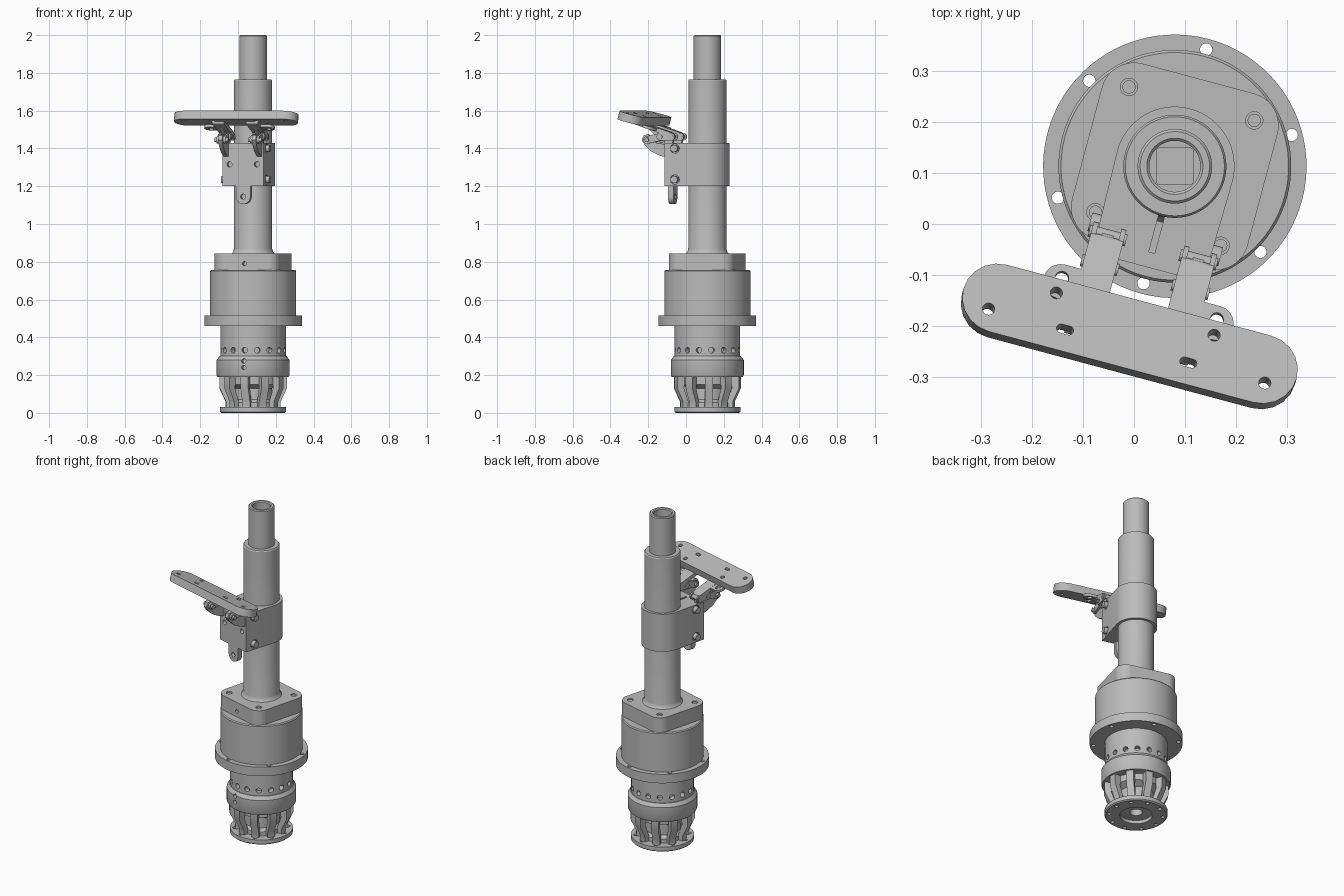
import bpy, bmesh
from math import pi, cos, sin, radians
from mathutils import Matrix, Vector

if "Cube" in bpy.data.objects:
    bpy.data.objects.remove(bpy.data.objects["Cube"])

grey = bpy.data.materials.new("machined_grey")
grey.use_nodes = True
grey.diffuse_color = (0.5, 0.5, 0.5, 1)
grey.node_tree.nodes["Principled BSDF"].inputs["Base Color"].default_value = (0.5, 0.5, 0.5, 1)

# The whole assembly is turned about the column axis
FRAME = Matrix.Translation((0.08, 0.113, 0)) @ Matrix.Rotation(radians(-15), 4, 'Z')
# Outlines given as (distance forward, height), extruded sideways
SIDE = Matrix(((0, 0, -1, 0), (-1, 0, 0, 0), (0, 1, 0, 0), (0, 0, 0, 1)))
T = Matrix.Translation
parts = []


def turn(degrees, axis='Z'):
    return Matrix.Rotation(radians(degrees), 4, axis)


def finish(name, bm):
    bmesh.ops.recalc_face_normals(bm, faces=bm.faces)
    mesh = bpy.data.meshes.new(name)
    bm.to_mesh(mesh)
    bm.free()
    mesh.materials.append(grey)
    ob = bpy.data.objects.new(name, mesh)
    bpy.context.collection.objects.link(ob)
    ob.matrix_world = FRAME
    parts.append(ob)
    return ob


def lathe(name, profile, steps=64):
    bm = bmesh.new()
    vs = [bm.verts.new((r, 0, z)) for r, z in profile]
    es = [bm.edges.new((vs[i - 1], vs[i])) for i in range(len(vs))]
    bmesh.ops.spin(bm, geom=vs + es, cent=(0, 0, 0), axis=(0, 0, 1), angle=2 * pi, steps=steps)
    bmesh.ops.remove_doubles(bm, verts=bm.verts, dist=1e-5)
    axis_edges = [e for e in bm.edges if all(v.co.xy.length < 1e-5 for v in e.verts)]
    bmesh.ops.delete(bm, geom=axis_edges, context='EDGES')
    return finish(name, bm)


def add_prism(bm, outline, depth, mat):
    rings = [[bm.verts.new(mat @ Vector((x, y, z))) for x, y in outline] for z in (-depth / 2, depth / 2)]
    low, high = rings
    bm.faces.new(low)
    bm.faces.new(high)
    for i in range(len(low)):
        bm.faces.new((low[i - 1], low[i], high[i], high[i - 1]))


def prism(name, outline, depth, *mats):
    bm = bmesh.new()
    for mat in mats:
        add_prism(bm, outline, depth, mat)
    return finish(name, bm)


def circle(r, n=20):
    return [(r * cos(2 * pi * i / n), r * sin(2 * pi * i / n)) for i in range(n)]


def arc(cx, cy, r, start, end, n=10):
    angles = [radians(start + (end - start) * i / n) for i in range(n + 1)]
    return [(cx + r * cos(a), cy + r * sin(a)) for a in angles]


def capsule(p, q, r):
    p, q = Vector(p), Vector(q)
    d = q - p
    a = Vector((1, 0)).angle_signed(d) * -180 / pi
    return arc(q.x, q.y, r, a - 90, a + 90) + arc(p.x, p.y, r, a + 90, a + 270)


def rounded(h, r):
    c = h - r
    return (arc(c, c, r, 0, 90) + arc(-c, c, r, 90, 180)
            + arc(-c, -c, r, 180, 270) + arc(c, -c, r, 270, 360))


def cut(ob, outline, depth, mats):
    cutter = prism("cutter", outline, depth, *mats)
    parts.remove(cutter)
    cutter.hide_render = True
    mod = ob.modifiers.new("holes", 'BOOLEAN')
    mod.operation, mod.solver, mod.object = 'DIFFERENCE', 'EXACT', cutter
    graph = bpy.context.evaluated_depsgraph_get()
    mesh = bpy.data.meshes.new_from_object(ob.evaluated_get(graph))
    ob.modifiers.clear()
    ob.data = mesh
    bpy.data.objects.remove(cutter)


def ring(count, radius, z, offset=0):
    return [turn(offset + 360 * i / count) @ T((radius, 0, z)) for i in range(count)]


# Base flange with central recess and bolt holes
base = lathe("base_flange", [(0.09, 0), (0.168, 0), (0.175, 0.006), (0.175, 0.03), (0.09, 0.03)])
cut(base, circle(0.011), 0.1, ring(10, 0.15, 0.015, 18))
lathe("inner_core", [(0.035, 0.02), (0.1, 0.02), (0.12, 0.03), (0.12, 0.055), (0.1, 0.07), (0.1, 0.13),
                     (0.14, 0.15), (0.14, 0.22), (0.035, 0.22)])

# Ring of bent struts between flange and collar
strut = [(0.135, 0.2), (0.178, 0.2), (0.178, 0.13), (0.145, 0.06), (0.145, 0.025),
         (0.11, 0.025), (0.115, 0.06), (0.14, 0.13)]
prism("struts", strut, 0.042, *[turn(36 * i) @ SIDE for i in range(10)])

# Collar, perforated sleeve
collar = lathe("collar", [(0.1, 0.19), (0.188, 0.19), (0.193, 0.2), (0.193, 0.28), (0.178, 0.3), (0.1, 0.3)])
pin_axis = turn(90, 'X')
cut(collar, circle(0.012), 0.06, [T((0, -0.19, z)) @ pin_axis for z in (0.24, 0.275)])
sleeve = lathe("perforated_sleeve", [(0.1, 0.29), (0.174, 0.29), (0.174, 0.47), (0.1, 0.47)])
cut(sleeve, circle(0.015), 0.06, [turn(22.5 * i) @ T((0.174, 0, 0.332)) @ turn(90, 'Y') for i in range(16)])

# Main housing with its bolt flange
flange = lathe("housing_flange", [(0, 0.46), (0.258, 0.46), (0.258, 0.515), (0, 0.515)], 80)
cut(flange, circle(0.012), 0.2, ring(6, 0.237, 0.49, 30))
lathe("housing", [(0, 0.51), (0.228, 0.51), (0.228, 0.75), (0.223, 0.756), (0, 0.756)], 80)

# Square cap block with corner screws and a front port
corners = [T((x, y, 0.845)) for x in (-0.127, 0.127) for y in (-0.127, 0.127)]
block = prism("cap_block", rounded(0.178, 0.065), 0.09, T((0, 0, 0.8)))
cut(block, circle(0.017), 0.04, corners)
cut(block, circle(0.011), 0.06, [T((0, -0.178, 0.79)) @ pin_axis])
prism("cap_screws", circle(0.013), 0.02, *[T((0, 0, -0.015)) @ c for c in corners])

# Column, hollow upper tube and its square drive bar
lathe("column", [(0, 0.84), (0.117, 0.84), (0.106, 0.852), (0.101, 0.87), (0.101, 1.76), (0.097, 1.766), (0, 1.766)])
lathe("upper_tube", [(0, 1.7), (0.073, 1.7), (0.073, 1.995), (0.068, 2), (0.055, 2), (0.05, 1.995),
                     (0.05, 1.76), (0, 1.76)])
prism("drive_bar", rounded(0.037, 0.008), 0.1, T((0, 0, 1.8)) @ turn(15))

# Split clamp around the column
clamp_outline = arc(0, 0, 0.117, 0, 180, 32) + [(-0.113, -0.177), (0.113, -0.177)]
clamp = prism("clamp", clamp_outline, 0.23, T((0, 0, 1.315)))
cut(clamp, [(-0.006, -0.18), (0.006, -0.18), (0.006, -0.08), (-0.006, -0.08)], 0.4, [T((0, 0, 1.315))])
screw_spots = [T((s * 0.115, -0.148, z)) @ turn(90, 'Y') for s in (-1, 1) for z in (1.235, 1.4)]
cut(clamp, circle(0.025), 0.03, screw_spots)
prism("clamp_screws", circle(0.019), 0.035, *screw_spots)

# Front bracket plate with hanging tongue
bracket_outline = ([(-0.112, 1.43), (-0.112, 1.2), (-0.04, 1.2)]
                   + arc(0, 1.145, 0.04, 180, 360) + [(0.04, 1.2), (0.112, 1.2), (0.112, 1.43)])
FACE = T((0, -0.19, 0)) @ pin_axis
bracket = prism("bracket", bracket_outline, 0.03, FACE)
cut(bracket, circle(0.014), 0.1, [FACE @ T((x, z, 0)) for x, z in ((0, 1.145), (-0.075, 1.316), (0.075, 1.316))])

# Tilting mounting plate
TILT = T((0, -0.345, 1.56)) @ turn(-15, 'X')
plate = prism("mounting_plate", capsule((-0.268, 0), (0.268, 0), 0.07), 0.045, TILT)
cut(plate, circle(0.012), 0.2, [TILT @ T((s * x, y, 0)) for s in (-1, 1) for x, y in ((0.28, -0.026), (0.16, 0.041))])
cut(plate, capsule((-0.008, 0), (0.008, 0), 0.009), 0.2, [TILT @ T((s * 0.125, -0.026, 0)) for s in (-1, 1)])

# Pair of link hinges joining bracket and plate
lug = [(0.195, 1.355), (0.23, 1.36), (0.28, 1.385), (0.318, 1.42), (0.332, 1.445), (0.322, 1.468),
       (0.3, 1.475), (0.278, 1.46), (0.255, 1.43), (0.195, 1.42)]
pivots = [(0.3, 1.445), (0.225, 1.462), (0.165, 1.462)]
for s, side in ((-1, "right"), (1, "left")):
    def at(x):
        return T((s * x, 0, 0)) @ SIDE
    prism(side + "_lug", lug, 0.022, at(0.092))
    prism(side + "_rear_lug", capsule((0.19, 1.4), (0.18, 1.46), 0.022), 0.022, at(0.092))
    prism(side + "_front_links", capsule(pivots[0], pivots[1], 0.02), 0.012, at(0.073), at(0.111))
    prism(side + "_rear_links", capsule(pivots[1], pivots[2], 0.02), 0.01, at(0.064), at(0.12))
    prism(side + "_leaf", capsule((0.178, 1.476), (0.36, 1.537), 0.011), 0.066, at(0.092))
    prism(side + "_leaf_web", [(0.2, 1.455), (0.23, 1.445), (0.31, 1.515), (0.19, 1.48)], 0.02, at(0.092))
    prism(side + "_hinge_pins", circle(0.012), 0.075, *[at(0.092) @ T((d, z, 0)) for d, z in pivots])
    # Mounting ear with an open hole beside the leaf
    EAR = TILT @ T((s * 0.157, 0, -0.03))
    ear = prism(side + "_ear", capsule((-s * 0.05, 0.078), (0, 0.078), 0.035), 0.015, EAR)
    cut(ear, capsule((0, 0.078), (0, 0.086), 0.013), 0.1, [EAR])

# Smooth round surfaces, keep machined edges crisp
for ob in bpy.context.view_layer.objects:
    ob.select_set(ob in parts)
bpy.context.view_layer.objects.active = parts[0]
bpy.ops.object.shade_smooth_by_angle(angle=radians(30))
